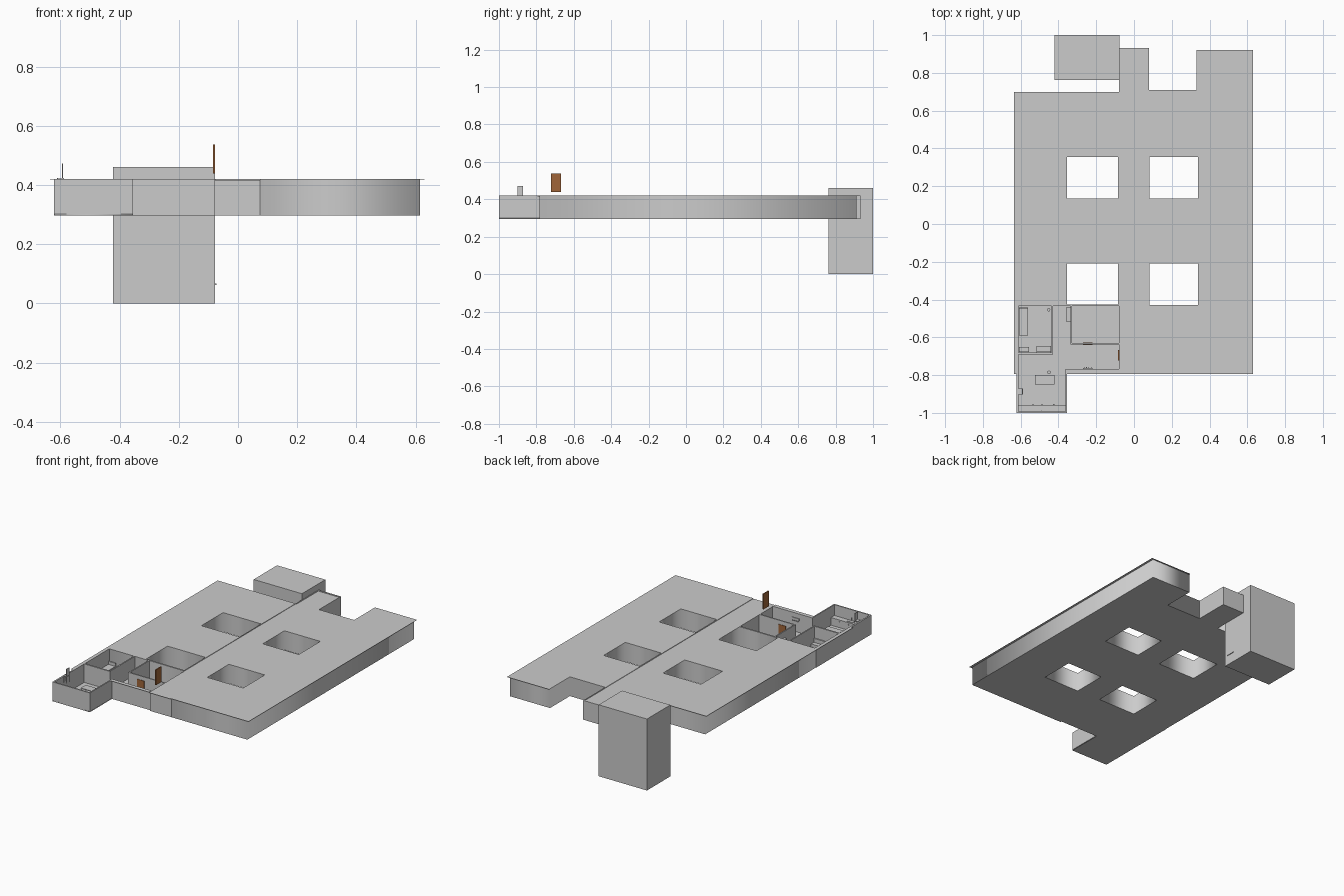
import bpy, math

if "Cube" in bpy.data.objects:
    bpy.data.objects.remove(bpy.data.objects["Cube"])

BASE, TOP = 0.296, 0.42


def material(name, rgb):
    m = bpy.data.materials.new(name)
    m.diffuse_color = (*rgb, 1)
    m.use_nodes = True
    m.node_tree.nodes["Principled BSDF"].inputs["Base Color"].default_value = m.diffuse_color
    return m


def box(name, x0, x1, y0, y1, z0, z1, mat=None):
    bpy.ops.mesh.primitive_cube_add(size=1, location=((x0 + x1) / 2, (y0 + y1) / 2, (z0 + z1) / 2))
    o = bpy.context.object
    o.name = name
    o.scale = (x1 - x0, y1 - y0, z1 - z0)
    bpy.ops.object.transform_apply(location=False, rotation=False, scale=True)
    if mat:
        o.data.materials.append(mat)
    return o


def cylinder(name, x, y, r, z0, z1):
    bpy.ops.mesh.primitive_cylinder_add(vertices=16, radius=r, depth=z1 - z0, location=(x, y, (z0 + z1) / 2))
    o = bpy.context.object
    o.name = name
    bpy.ops.object.shade_smooth_by_angle()
    return o


def rect(x0, x1, y0, y1):
    return [(x0, y0), (x1, y0), (x1, y1), (x0, y1)]


def prism(name, loops, z0, z1):
    """Filled plan extruded upwards; loops after the first are holes."""
    c = bpy.data.curves.new(name, 'CURVE')
    c.dimensions, c.fill_mode = '2D', 'BOTH'
    c.extrude = (z1 - z0) / 2
    for loop in loops:
        s = c.splines.new('POLY')
        s.points.add(len(loop) - 1)
        for p, (x, y) in zip(s.points, loop):
            p.co = (x, y, 0, 1)
        s.use_cyclic_u = True
    o = bpy.data.objects.new(name, c)
    o.location.z = (z0 + z1) / 2
    bpy.context.collection.objects.link(o)
    bpy.ops.object.select_all(action='DESELECT')
    o.select_set(True)
    bpy.context.view_layer.objects.active = o
    bpy.ops.object.convert(target='MESH')
    return bpy.context.object


wood = material("brown_wood", (0.35, 0.13, 0.04))

# Wings with open courtyards, each under a thin overhanging roof
left_yards = [rect(-0.355, -0.085, y0, y1) for y0, y1 in ((0.135, 0.355), (-0.425, -0.21))]
right_yards = [rect(0.08 - 0.002 + 0.004, 0.338, y0, y1) for y0, y1 in ((0.135, 0.355), (-0.43, -0.21))]


def right_plan(x1, y0, y1):
    return [(0.075, y0), (x1, y0), (x1, y1), (0.33, y1), (0.33, 0.71), (0.075, 0.71)]


prism("left_wing", [rect(-0.62, -0.08, -0.435, 0.69)] + left_yards, BASE, 0.419)
prism("left_roof", [rect(-0.635, -0.08, -0.435, 0.70)] + left_yards, 0.419, TOP)
prism("right_wing", [right_plan(0.615, -0.783, 0.912)] + right_yards, BASE, 0.419)
prism("right_roof", [right_plan(0.63, -0.793, 0.922)] + right_yards, 0.419, TOP)

# Central corridor, slightly lower than the wings
box("corridor", -0.08, 0.075, -0.783, 0.93, BASE, 0.416)
box("corridor_roof", -0.08, 0.075, -0.793, 0.93, 0.416, 0.417)
box("corridor_end_wall", -0.08, 0.08, 0.922, 0.932, BASE, TOP)
for x in (-0.08, 0.074):
    box("corridor_side_wall", x, x + 0.006, 0.70, 0.93, BASE, TOP)

# Stair tower with a small sill on its side
box("tower", -0.422, -0.078, 0.762, 1.0, 0, 0.46)
box("tower_sill", -0.078, -0.073, 0.785, 0.84, 0.062, 0.067)

# Open-topped apartment: floor, outer walls, inner walls
prism("apartment_floor", [[(-0.62, -1), (-0.355, -1), (-0.355, -0.775), (-0.08, -0.775),
                           (-0.08, -0.435), (-0.62, -0.435)]], BASE, 0.301)
walls = {
    "wall_west": (-0.622, -0.612, -1.0, -0.435),
    "wall_front": (-0.612, -0.355, -1.0, -0.992),
    "wall_kitchen_east": (-0.363, -0.355, -0.992, -0.767),
    "wall_hall_front": (-0.355, -0.08, -0.775, -0.767),
    "wall_bedroom_front": (-0.612, -0.43, -0.69, -0.68),
    "wall_bedroom_east": (-0.438, -0.43, -0.68, -0.435),
    "wall_store_front": (-0.335, -0.08, -0.638, -0.63),
    "wall_store_west": (-0.335, -0.327, -0.63, -0.435),
}
for name, (x0, x1, y0, y1) in walls.items():
    box(name, x0, x1, y0, y1, BASE, TOP)
box("eave_west", -0.635, -0.622, -0.793, -0.435, 0.419, TOP)
box("eave_front", -0.355, -0.08, -0.793, -0.775, 0.419, TOP)

# Doors: one raised above the entrance, one in the store room wall
box("entrance_door", -0.084, -0.078, -0.722, -0.668, 0.438, 0.537, wood)
box("store_door", -0.27, -0.22, -0.641, -0.627, 0.301, 0.395, wood)

# Bedroom and hall furniture
box("bed", -0.61, -0.56, -0.59, -0.445, 0.301, 0.325)
box("bed_headboard", -0.61, -0.56, -0.447, -0.442, 0.301, 0.345)
box("dresser", -0.61, -0.555, -0.678, -0.652, 0.301, 0.345)
box("bench_seat", -0.515, -0.44, -0.675, -0.645, 0.301, 0.32)
box("bench_back", -0.515, -0.44, -0.68, -0.673, 0.301, 0.345)
cylinder("lamp_pole", -0.452, -0.454, 0.002, 0.301, 0.38)
cylinder("lamp_shade", -0.452, -0.454, 0.009, 0.37, 0.395)
box("hall_cabinet", -0.357, -0.336, -0.52, -0.44, 0.301, 0.38)
box("coat_rack", -0.27, -0.22, -0.767, -0.763, 0.375, 0.39)
for i in range(4):
    box("coat_hook", -0.266 + i * 0.013, -0.263 + i * 0.013, -0.763, -0.757, 0.37, 0.376)


def legs(name, x0, x1, y0, y1, z0, z1, t=0.003):
    for x in (x0, x1 - t):
        for y in (y0, y1 - t):
            box(name, x, x + t, y, y + t, z0, z1)


# Dining table, stool and kitchen counter
box("table_top", -0.525, -0.42, -0.85, -0.80, 0.345, 0.35)
legs("table_leg", -0.522, -0.423, -0.847, -0.803, 0.301, 0.345)
cylinder("stool_seat", -0.45, -0.785, 0.009, 0.328, 0.332)
cylinder("stool_post", -0.45, -0.785, 0.002, 0.301, 0.328)
box("counter", -0.612, -0.363, -0.992, -0.957, 0.301, 0.35)
box("counter_sink", -0.51, -0.465, -0.985, -0.968, 0.35, 0.353)
cylinder("sink_tap", -0.488, -0.988, 0.002, 0.35, 0.37)
for x in (-0.535, -0.488, -0.425):
    box("counter_knob", x - 0.003, x + 0.003, -0.957, -0.953, 0.335, 0.34)

# Tall chair beside the west wall, rising above the wall top
box("chair_seat", -0.612, -0.588, -0.902, -0.872, 0.421, 0.424)
box("chair_back", -0.594, -0.591, -0.902, -0.872, 0.424, 0.472)
legs("chair_leg", -0.611, -0.589, -0.901, -0.873, 0.38, 0.421)
